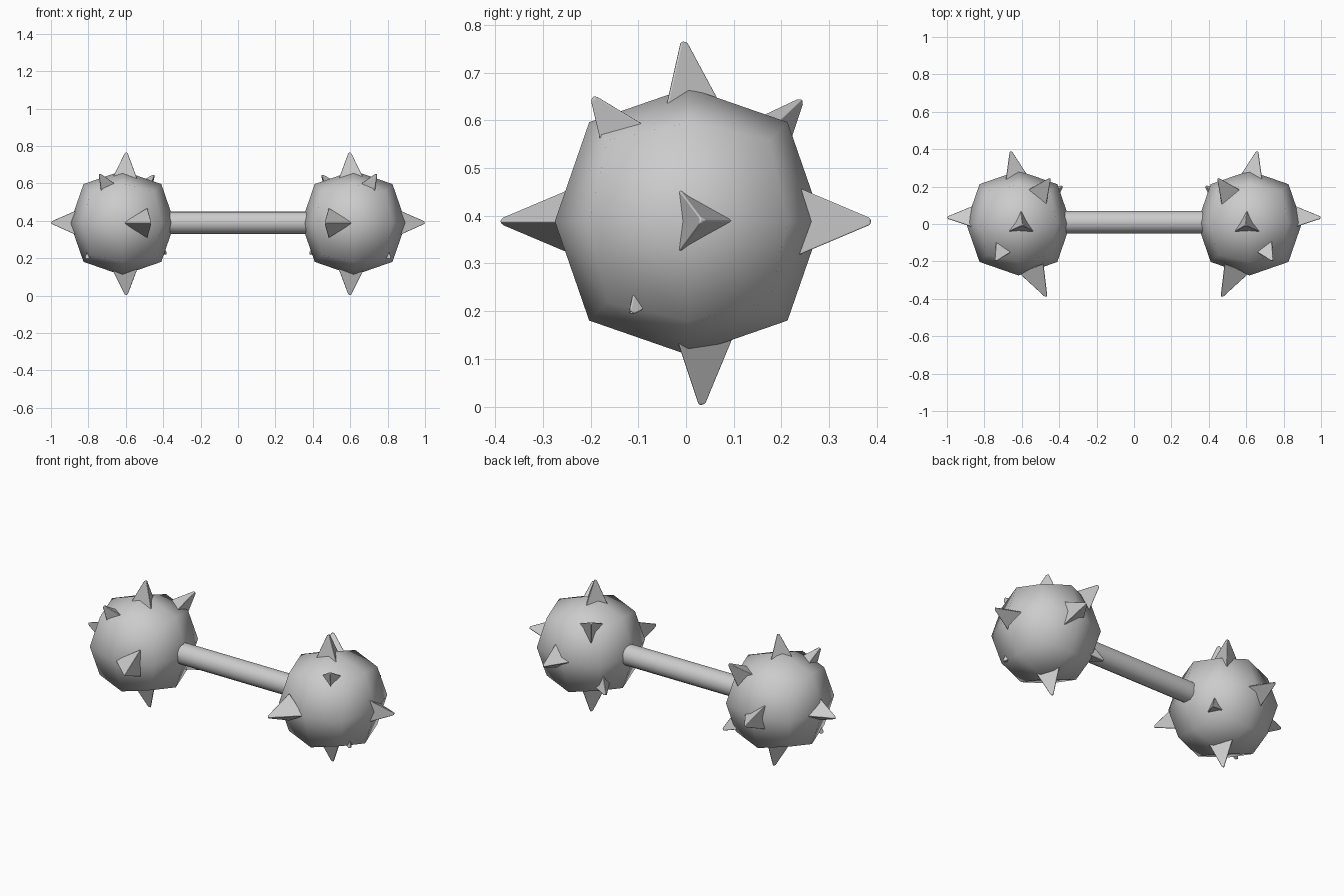
import bpy, bmesh, math
from mathutils import Vector

if "Cube" in bpy.data.objects:
    bpy.data.objects.remove(bpy.data.objects["Cube"])

CENTRE = Vector((0.618, 0.005, 0.388))


def make_object(name, bm, angle=None):
    bmesh.ops.recalc_face_normals(bm, faces=bm.faces[:])
    for f in bm.faces:
        f.smooth = True
    me = bpy.data.meshes.new(name)
    bm.to_mesh(me)
    bm.free()
    ob = bpy.data.objects.new(name, me)
    bpy.context.collection.objects.link(ob)
    if angle:
        bpy.ops.object.select_all(action='DESELECT')
        bpy.context.view_layer.objects.active = ob
        ob.select_set(True)
        bpy.ops.object.shade_smooth_by_angle(angle=math.radians(angle))
    return ob


def make_ball(name, side):
    # cube split once and pushed out to a sphere
    bm = bmesh.new()
    bmesh.ops.create_cube(bm, size=2)
    bmesh.ops.subdivide_edges(bm, edges=bm.edges[:], cuts=1, use_grid_fill=True)
    c = Vector((CENTRE.x * side, CENTRE.y, CENTRE.z))
    for v in bm.verts:
        axes = sum(abs(a) > 0.5 for a in v.co)
        radius = 0.28 if axes == 1 else 0.294
        v.co = c + v.co.normalized() * radius
    return make_object(name, bm)


def make_spike(name, side, tip, hint, depth=0.17, base=0.095, blunt=0.010):
    # three-sided pyramid pointing away from the ball, one corner toward the hint
    tip = Vector(tip)
    d = (tip - CENTRE).normalized()
    h = Vector(hint)
    u = (h - d * h.dot(d)).normalized()
    w = d.cross(u)
    bm = bmesh.new()
    rings = []
    for p, r in ((tip - d * depth, base), (tip, blunt)):
        ring = []
        for k in range(3):
            a = math.tau * k / 3
            co = p + (u * math.cos(a) + w * math.sin(a)) * r
            co.x *= side
            ring.append(bm.verts.new(co))
        rings.append(ring)
    lo, hi = rings
    for k in range(3):
        n = (k + 1) % 3
        bm.faces.new((lo[k], lo[n], hi[n], hi[k]))
    bm.faces.new(lo)
    bm.faces.new(hi)
    ob = make_object(name, bm)
    bev = ob.modifiers.new("soft_edges", 'BEVEL')
    bev.width = 0.005
    bev.segments = 2
    bev.harden_normals = True
    return ob


# Spike tips on the right-hand ball, with the direction of one base corner
X, Y, Z = Vector((1, 0, 0)), Vector((0, 1, 0)), Vector((0, 0, 1))
SPIKES = {
    "outer": ((0.998, 0.033, 0.390), Y),
    "top": ((0.597, -0.006, 0.765), Y),
    "bottom": ((0.597, 0.032, 0.003), Y),
    "front": ((0.468, -0.388, 0.388), X),
    "back": ((0.660, 0.388, 0.388), -X),
    "upper_front": ((0.740, -0.195, 0.648), -Z),
    "upper_back": ((0.450, 0.242, 0.642), -Z),
    "lower_outer": ((0.815, -0.115, 0.197), Z),
    "lower_inner": ((0.383, 0.202, 0.222), Z),
}

for label, side in (("right", 1), ("left", -1)):
    make_ball(label + "_ball", side)
    for part, (tip, hint) in SPIKES.items():
        make_spike(f"{label}_{part}_spike", side, tip, hint)

# Handle bar running between the balls
bm = bmesh.new()
bmesh.ops.create_cone(bm, cap_ends=True, segments=16, radius1=0.06, radius2=0.06, depth=0.9)
for v in bm.verts:
    v.co = Vector((v.co.z, v.co.x + 0.01, v.co.y + 0.39))
make_object("handle_bar", bm, 40)
